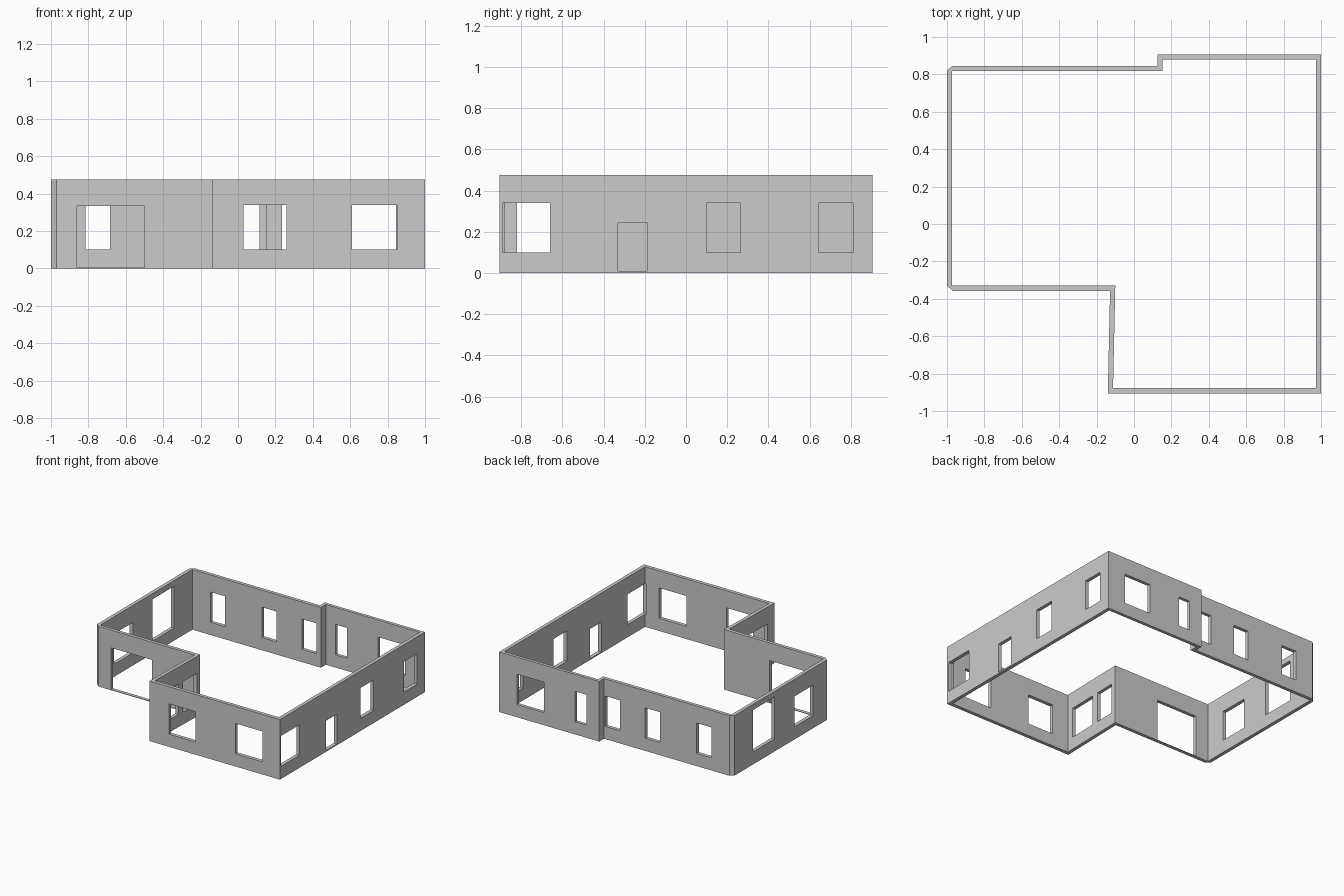
import bpy, bmesh

if "Cube" in bpy.data.objects:
    bpy.data.objects.remove(bpy.data.objects["Cube"])

HEIGHT = 0.475


def prism(name, outline, z0, z1):
    """Upright prism from a counter-clockwise floor outline."""
    bm = bmesh.new()
    face = bm.faces.new([bm.verts.new((x, y, z0)) for x, y in outline])
    top = bmesh.ops.extrude_face_region(bm, geom=[face])["geom"]
    for v in top:
        if isinstance(v, bmesh.types.BMVert):
            v.co.z = z1
    bmesh.ops.recalc_face_normals(bm, faces=bm.faces)
    return finish(bm, name)


def finish(bm, name):
    mesh = bpy.data.meshes.new(name)
    bm.to_mesh(mesh)
    bm.free()
    obj = bpy.data.objects.new(name, mesh)
    bpy.context.collection.objects.link(obj)
    return obj


def add_box(bm, x0, x1, y0, y1, z0, z1):
    verts = bmesh.ops.create_cube(bm, size=1)["verts"]
    for v in verts:
        v.co = (x1 if v.co.x > 0 else x0,
                y1 if v.co.y > 0 else y0,
                z1 if v.co.z > 0 else z0)


def cut(obj, cutter):
    mod = obj.modifiers.new("cut", "BOOLEAN")
    mod.operation = "DIFFERENCE"
    mod.solver = "EXACT"
    mod.object = cutter
    cutter.hide_render = True
    bpy.context.view_layer.objects.active = obj
    bpy.ops.object.modifier_apply(modifier=mod.name)
    bpy.data.objects.remove(cutter)


# Wall shell: outer outline minus the room inside
walls = prism("house_walls", [
    (-0.14, -0.905), (1, -0.905), (1, 0.905), (0.125, 0.905), (0.125, 0.845),
    (-0.97, 0.845), (-1, 0.82), (-1, -0.33), (-0.97, -0.357), (-0.128, -0.357)],
    0, HEIGHT)
room = prism("room_cutter", [
    (-0.112, -0.877), (0.972, -0.877), (0.972, 0.88), (0.152, 0.88),
    (0.152, 0.818), (-0.972, 0.818), (-0.972, -0.33), (-0.10, -0.33)],
    -0.2, HEIGHT + 0.2)
cut(walls, room)

# Openings: windows share one sill and head height
SILL, HEAD = 0.10, 0.34
bm = bmesh.new()

# Front wall and back walls: openings along x
for y0, y1, spans in [
    (-0.95, -0.84, [(0.03, 0.26), (0.61, 0.85)]),
    (0.86, 0.95, [(0.235, 0.335), (0.61, 0.845)]),
    (0.77, 0.87, [(-0.815, -0.685), (-0.365, -0.235), (-0.015, 0.115)]),
]:
    for x0, x1 in spans:
        add_box(bm, x0, x1, y0, y1, SILL, HEAD)

# Right, left and recessed side walls: windows along y
for x0, x1, spans in [
    (0.965, 1.05, [(-0.89, -0.66), (0.10, 0.265), (0.645, 0.81)]),
    (-1.05, -0.95, [(-0.16, 0.075)]),
    (-0.20, -0.05, [(-0.82, -0.59), (-0.535, -0.37)]),
]:
    for y0, y1 in spans:
        add_box(bm, x0, x1, y0, y1, SILL, HEAD)

# Tall left window, wide front doorway, small right doorway
add_box(bm, -1.05, -0.95, 0.32, 0.59, 0.10, 0.43)
add_box(bm, -0.86, -0.50, -0.42, -0.29, 0.004, 0.335)
add_box(bm, 0.95, 1.05, -0.33, -0.19, 0.01, 0.245)

cut(walls, finish(bm, "opening_cutter"))
